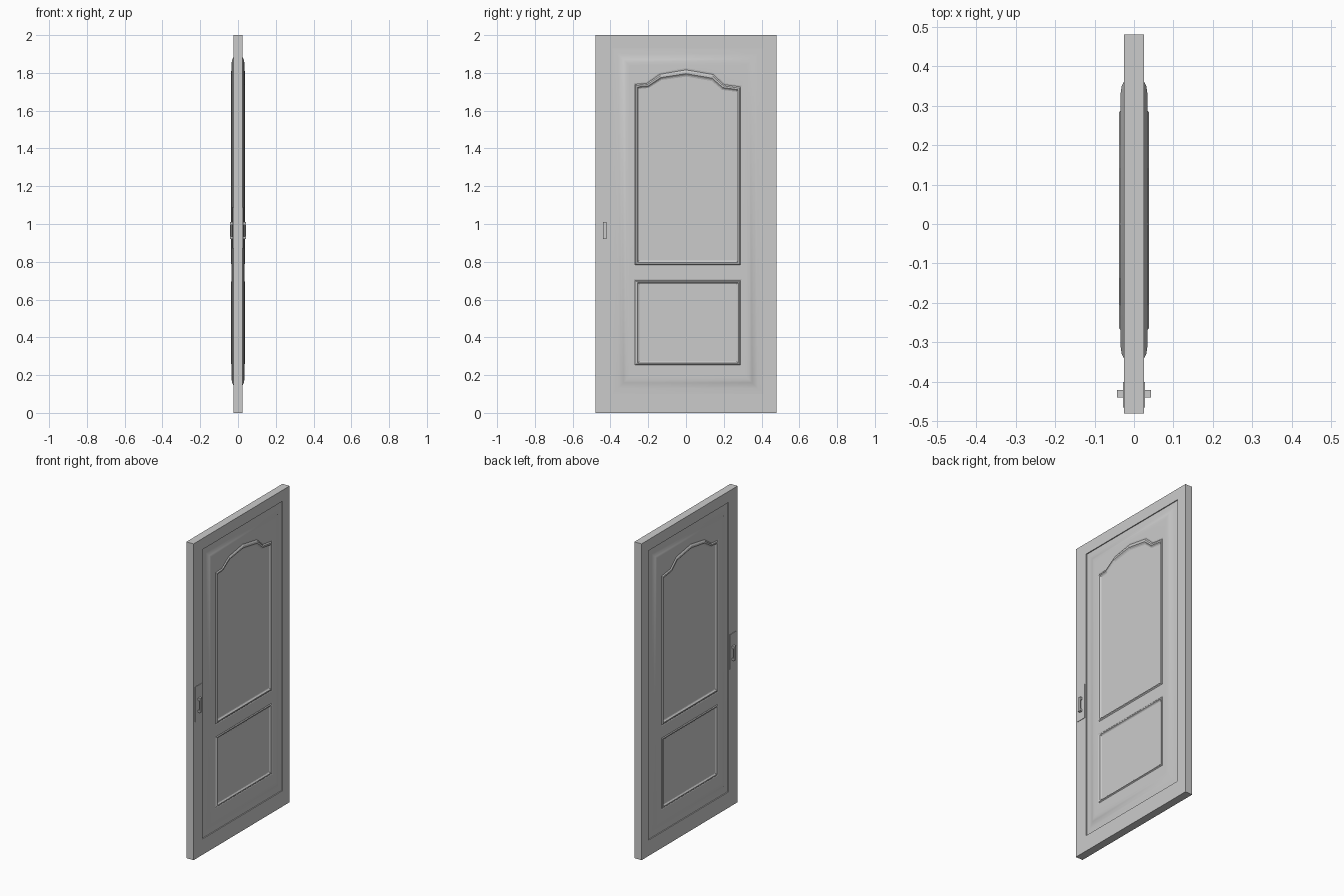
import bpy, bmesh

if "Cube" in bpy.data.objects:
    bpy.data.objects.remove(bpy.data.objects["Cube"])

# All outlines are (y, z) points, counter-clockwise seen from +x


def rect(y0, y1, z0, z1):
    return [(y0, z0), (y1, z0), (y1, z1), (y0, z1)]


def ring(outline, x):
    return [(x, y, z) for y, z in outline]


def blend(a, b, t):
    return [(p[0] + (q[0] - p[0]) * t, p[1] + (q[1] - p[1]) * t) for p, q in zip(a, b)]


def loft(name, rings, cap=False, holes=(), smooth=None):
    """Skin nested rings, optionally close the last one, mirror to the back face."""
    bm = bmesh.new()
    loops = [[bm.verts.new(p) for p in r] for r in rings]
    for a, b in zip(loops, loops[1:]):
        for i in range(len(a)):
            j = (i + 1) % len(a)
            bm.faces.new((a[i], a[j], b[j], b[i]))
    if holes:
        bm.edges.ensure_lookup_table()
        borders = [loops[-1]] + [[bm.verts.new(p) for p in h] for h in holes]
        edges = []
        for l in borders:
            for i in range(len(l)):
                pair = (l[i], l[(i + 1) % len(l)])
                edges.append(bm.edges.get(pair) or bm.edges.new(pair))
        res = bmesh.ops.triangle_fill(bm, use_beauty=True, edges=edges, normal=(1, 0, 0))
        for f in [g for g in res["geom"] if isinstance(g, bmesh.types.BMFace)]:
            f.normal_update()
            if f.normal.x < 0:
                f.normal_flip()
    elif cap:
        bm.faces.new(loops[-1])
    me = bpy.data.meshes.new(name)
    bm.to_mesh(me)
    bm.free()
    ob = bpy.data.objects.new(name, me)
    bpy.context.collection.objects.link(ob)
    mod = ob.modifiers.new("both_sides", 'MIRROR')
    mod.use_axis[0] = True
    if smooth:
        bpy.ops.object.select_all(action='DESELECT')
        ob.select_set(True)
        bpy.context.view_layer.objects.active = ob
        bpy.ops.object.shade_smooth_by_angle(angle=smooth)
    return ob


def block(name, x0, x1, y0, y1, z0, z1):
    o = rect(y0, y1, z0, z1)
    return loft(name, [ring(o, x0), ring(o, x1)], cap=True)


# Flat outer frame with the step down to the panel
edge = rect(-0.48, 0.48, 0, 2)
panel = rect(-0.39, 0.41, 0.10, 1.93)
loft("door_frame", [ring(edge, 0), ring(edge, 0.025), ring(panel, 0.025), ring(panel, 0.019)])

# Moulding outlines
arch_out = [(-0.275, 0.778), (0.295, 0.778), (0.295, 1.732), (0.205, 1.745),
            (0.145, 1.80), (0, 1.825), (-0.14, 1.80), (-0.21, 1.75), (-0.275, 1.745)]
arch_in = [(-0.248, 0.806), (0.266, 0.806), (0.266, 1.70), (0.19, 1.71),
           (0.135, 1.757), (0, 1.78), (-0.13, 1.762), (-0.197, 1.72), (-0.248, 1.715)]
low_out = rect(-0.275, 0.295, 0.25, 0.705)
low_in = rect(-0.246, 0.268, 0.273, 0.682)

# Pillowed panel rising out of the frame, with openings for the mouldings
TOP = 0.034
pillow = []
for inset, x in [(0, 0.019), (0.03, 0.021), (0.048, 0.025), (0.06, 0.031), (0.075, 0.0335), (0.09, TOP)]:
    pillow.append(ring(rect(-0.39 + inset, 0.41 - inset, 0.10 + inset, 1.93 - inset), x))
loft("raised_panel", pillow, holes=[ring(arch_out, TOP), ring(low_out, TOP)], smooth=0.7)

# Raised mouldings around flat recessed fields
for part, outer, inner, peak in [("upper", arch_out, arch_in, 0.0375), ("lower", low_out, low_in, 0.036)]:
    profile = [(0, TOP), (0.2, TOP - 0.002), (0.4, peak), (0.65, peak), (0.85, 0.031), (1, 0.029)]
    loft(part + "_moulding", [ring(blend(outer, inner, t), x) for t, x in profile])
    loft(part + "_field", [ring(inner, 0.029)], cap=True)

# Lock plate and pull handle
block("lock_plate", 0.02, 0.028, -0.465, -0.40, 0.87, 1.09)
block("handle_bar", 0.037, 0.043, -0.44, -0.42, 0.92, 1.01)
for name, z in (("handle_lower_post", 0.92), ("handle_upper_post", 0.995)):
    block(name, 0.027, 0.038, -0.44, -0.42, z, z + 0.015)
